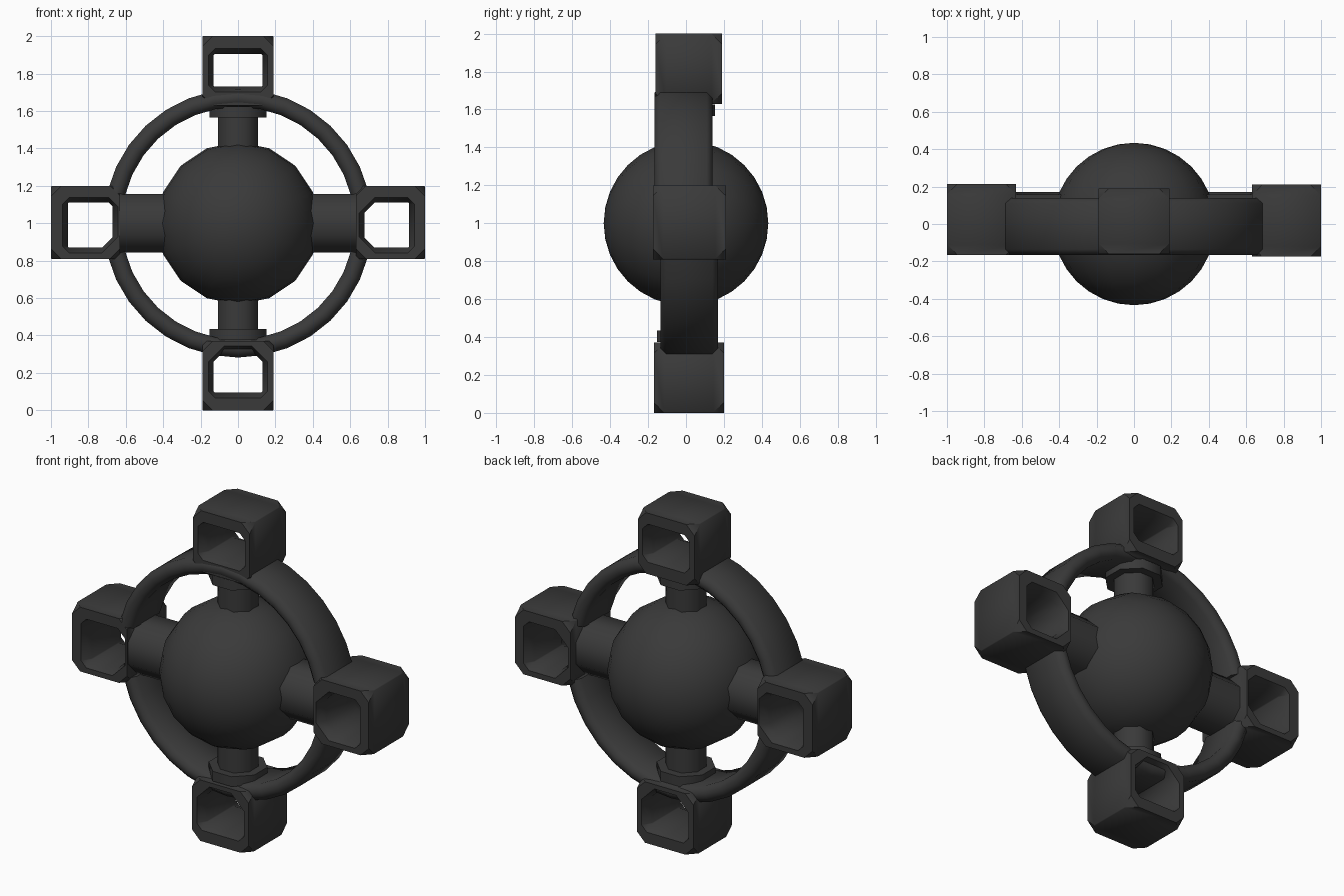
import bpy, bmesh, math
from mathutils import Matrix

if "Cube" in bpy.data.objects:
    bpy.data.objects.remove(bpy.data.objects["Cube"])

dark = bpy.data.materials.new("charcoal")
dark.diffuse_color = (0.042, 0.042, 0.042, 1)
dark.use_nodes = True
dark.node_tree.nodes["Principled BSDF"].inputs["Base Color"].default_value = dark.diffuse_color
dark.roughness = 0.6


def finish(name, bm, angle=50):
    bmesh.ops.recalc_face_normals(bm, faces=bm.faces)
    me = bpy.data.meshes.new(name)
    bm.to_mesh(me)
    bm.free()
    me.materials.append(dark)
    ob = bpy.data.objects.new(name, me)
    bpy.context.collection.objects.link(ob)
    bpy.ops.object.select_all(action='DESELECT')
    ob.select_set(True)
    bpy.context.view_layer.objects.active = ob
    bpy.ops.object.shade_smooth_by_angle(angle=math.radians(angle))
    return ob


def loft(bm, loops, close):
    rings = [[bm.verts.new(p) for p in loop] for loop in loops]
    n = len(rings[0])
    count = len(rings) if close else len(rings) - 1
    for i in range(count):
        a, b = rings[i], rings[(i + 1) % len(rings)]
        for k in range(n):
            bm.faces.new((a[k], a[(k + 1) % n], b[(k + 1) % n], b[k]))
    if not close:
        bm.faces.new(rings[0])
        bm.faces.new(rings[-1])


def rect_loop(x0, x1, z0, z1, y, cuts):
    """Eight-point rectangle; cuts = corner chamfers (x0z0, x1z0, x1z1, x0z1)."""
    a, b, c, d = cuts
    pts = [(x0, z0 + a), (x0 + a, z0), (x1 - b, z0), (x1, z0 + b),
           (x1, z1 - c), (x1 - c, z1), (x0 + d, z1), (x0, z1 - d)]
    return [(px, y, pz) for px, pz in pts]


# hollow box with clipped corners and a flared opening right through
def hollow_box(name, outer, hole, y0, y1, cuts):
    x0, x1, z0, z1 = hole
    f = 0.028
    wide = (x0 - f, x1 + f, z0 - f, z1 + f)
    sharp, clipped = (0.004,) * 4, (0.055,) * 4
    mouth = tuple(c + 0.03 for c in cuts)
    bm = bmesh.new()
    loft(bm, [rect_loop(*outer, y0 + 0.055, sharp),
              rect_loop(*outer, y0, clipped),
              rect_loop(*wide, y0, mouth),
              rect_loop(*hole, y0 + 0.06, cuts),
              rect_loop(*hole, y1 - 0.06, cuts),
              rect_loop(*wide, y1, mouth),
              rect_loop(*outer, y1, clipped),
              rect_loop(*outer, y1 - 0.055, sharp)], True)
    finish(name, bm)


s, m, b = 0.005, 0.02, 0.055
hollow_box("top_box", (-0.19, 0.19, 1.63, 2.0), (-0.13, 0.13, 1.73, 1.905),
           -0.16, 0.19, (s, s, s, s))
hollow_box("bottom_box", (-0.19, 0.19, 0, 0.37), (-0.13, 0.13, 0.095, 0.315),
           -0.17, 0.2, (s, s, b, b))
hollow_box("left_box", (-1, -0.63, 0.81, 1.2), (-0.91, -0.67, 0.87, 1.11),
           -0.165, 0.215, (s, b, m, s))
hollow_box("right_box", (0.63, 1, 0.81, 1.2), (0.675, 0.915, 0.87, 1.11),
           -0.175, 0.21, (b, s, s, b))

# central ball, poles on the y axis
bm = bmesh.new()
bmesh.ops.create_uvsphere(bm, u_segments=16, v_segments=16, radius=0.434,
                          matrix=Matrix.Translation((0, 0, 1)) @ Matrix.Rotation(math.pi / 2, 4, 'X'))
finish("central_ball", bm)


# ring halves with rounded rims
def ring_half(name, start, y0, y1):
    r0, r1, e = 0.622, 0.718, 0.03
    prof = [(r0, y0 + e), (r0 + e, y0), (r1 - e, y0), (r1, y0 + e),
            (r1, y1 - e), (r1 - e, y1), (r0 + e, y1), (r0, y1 - e)]
    bm = bmesh.new()
    loops = []
    for i in range(15):
        t = math.radians(start + 14 + 152 * i / 14)
        loops.append([(r * math.cos(t), y, 1 + r * math.sin(t)) for r, y in prof])
    loft(bm, loops, False)
    finish(name, bm)


ring_half("upper_ring", 0, -0.165, 0.14)
ring_half("lower_ring", 180, -0.135, 0.17)


# spokes and collars running outward from the ball
def rod(name, angle, r, d0, d1, sides):
    bm = bmesh.new()
    mat = (Matrix.Translation((0, 0, 1)) @ Matrix.Rotation(angle, 4, 'Y')
           @ Matrix.Translation((0, 0, (d0 + d1) / 2))
           @ Matrix.Rotation(math.pi / sides, 4, 'Z'))
    bmesh.ops.create_cone(bm, cap_ends=True, segments=sides, matrix=mat,
                          radius1=r, radius2=r, depth=d1 - d0)
    finish(name, bm)


for label, angle in (("top", 0), ("bottom", math.pi)):
    rod(label + "_spoke", angle, 0.115, 0.3, 0.63, 8)
    rod(label + "_collar", angle, 0.165, 0.565, 0.625, 8)
for label, angle in (("right", math.pi / 2), ("left", -math.pi / 2)):
    rod(label + "_spoke", angle, 0.17, 0.3, 0.64, 8)
